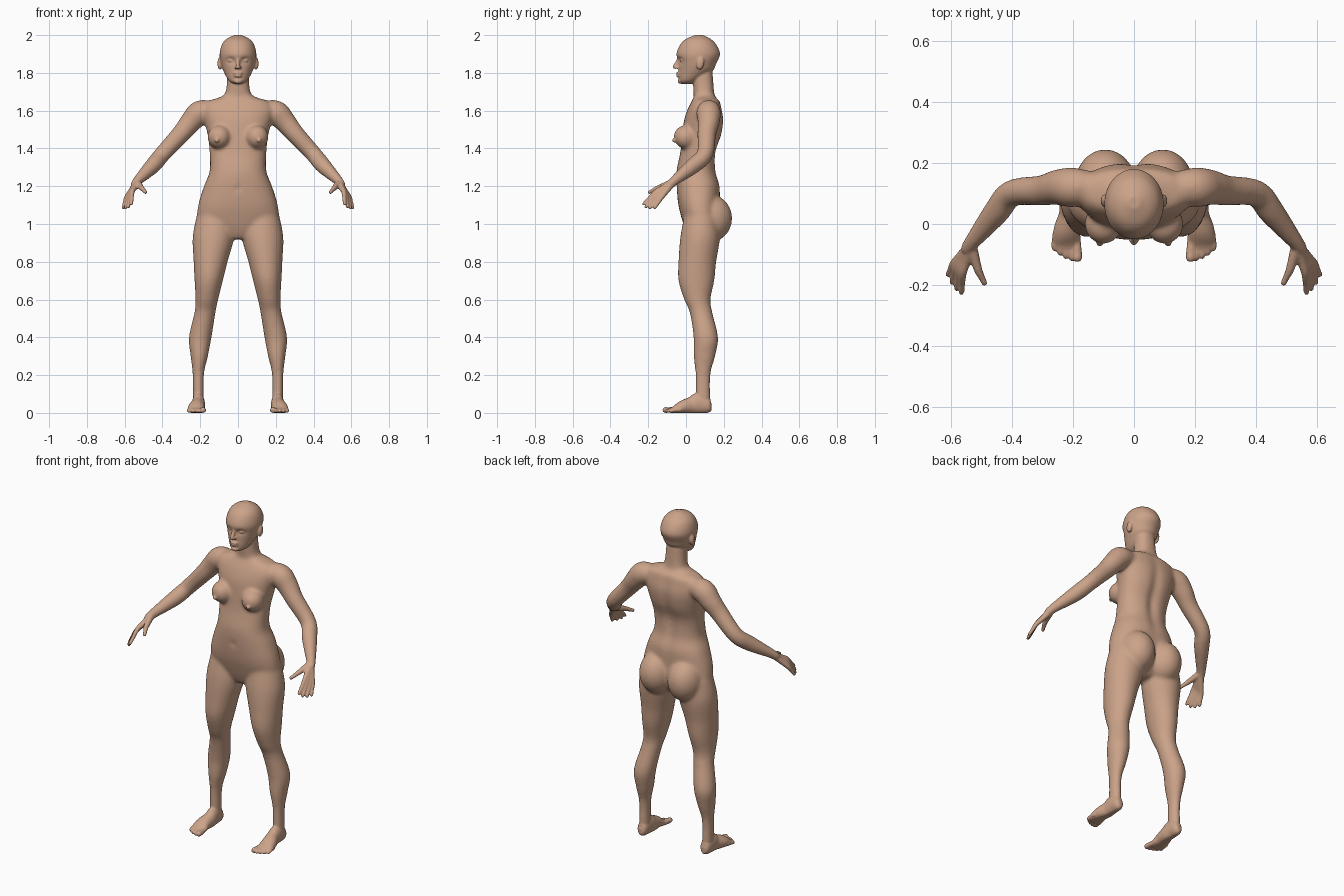
import bpy, bmesh, math
from mathutils import Vector, Matrix

if "Cube" in bpy.data.objects:
    bpy.data.objects.remove(bpy.data.objects["Cube"])

UP = Vector((0, 0, 1))
ACROSS = Vector((1, 0, 0))
BACKWARD = Vector((0, 1, 0))
SIDES = (1, -1)


def spline(points, steps):
    """Smooth curve through stations of any number of values."""
    ends = [points[0], *points, points[-1]]
    result = []
    for before, start, end, after in zip(ends, ends[1:], ends[2:], ends[3:]):
        for step in range(steps):
            t = step / steps
            result.append([
                q + t / 2 * (r - p + t * (2 * p - 5 * q + 4 * r - s + t * (3 * (q - r) + s - p)))
                for p, q, r, s in zip(before, start, end, after)])
    result.append(list(points[-1]))
    return result


def loft(bm, stations, side=1, level=False, power=2, segments=40, shape=None):
    """Stations are x, y, z, half width, half depth; level keeps rings horizontal."""
    rows = spline(stations, steps=6)
    rings = []
    for index, (x, y, z, width, depth) in enumerate(rows):
        u, v = ACROSS, BACKWARD
        if not level:
            following = rows[min(index + 1, len(rows) - 1)]
            previous = rows[max(index - 1, 0)]
            tangent = Vector(following[:3]) - Vector(previous[:3])
            u = tangent.cross(UP).normalized()
            v = u.cross(tangent).normalized()
        ring = []
        for segment in range(segments):
            angle = math.tau * segment / segments
            cosine, sine = math.cos(angle), math.sin(angle)
            point = Vector((x, y, z))
            point += u * width * math.copysign(abs(cosine) ** (2 / power), cosine)
            point += v * depth * math.copysign(abs(sine) ** (2 / power), sine)
            if shape:
                shape(point)
            point.x *= side
            point.z = max(point.z, 0)
            ring.append(bm.verts.new(point))
        rings.append(ring)
    for low, high in zip(rings, rings[1:]):
        for segment in range(segments):
            other = (segment + 1) % segments
            bm.faces.new((low[segment], low[other], high[other], high[segment]))
    bm.faces.new(rings[0])
    bm.faces.new(rings[-1])


def upright(bm, rows, **options):
    """Loft horizontal rings from rows of z, half width, front y, back y, centre x."""
    stations = [(x, (front + back) / 2, z, half, (back - front) / 2)
                for z, half, front, back, *centre in rows
                for x in (centre or [0])]
    loft(bm, stations, level=True, **options)


def limb(bm, rows, **options):
    """Loft round rings along a path of x, y, z, radius."""
    loft(bm, [(*row, row[-1]) for row in rows], **options)


def ball(bm, centre, radii, side=1, tilt=0):
    x, y, z = centre
    matrix = Matrix.Translation((x * side, y, z))
    matrix @= Matrix.Rotation(tilt, 4, 'X') @ Matrix.Diagonal((*radii, 1))
    bmesh.ops.create_uvsphere(bm, u_segments=24, v_segments=16, radius=1, matrix=matrix)


def fuse(bm, name, voxel, rounds):
    """Merge overlapping parts into one smooth skin."""
    bmesh.ops.recalc_face_normals(bm, faces=bm.faces)
    mesh = bpy.data.meshes.new(name)
    bm.to_mesh(mesh)
    bm.free()
    obj = bpy.data.objects.new(name, mesh)
    bpy.context.collection.objects.link(obj)
    remesh = obj.modifiers.new("Fuse", 'REMESH')
    remesh.mode = 'VOXEL'
    remesh.voxel_size = voxel
    remesh.use_smooth_shade = True
    smooth = obj.modifiers.new("Smooth", 'SMOOTH')
    smooth.iterations = rounds
    return obj


def bump(value, centre, spread):
    return math.exp(-((value - centre) / spread) ** 2)


def spine_and_navel(point):
    if point.y > .08:
        point.y -= .016 * bump(point.x, 0, .03) * bump(point.z, 1.4, .2)
    else:
        point.y += .012 * bump(point.x, 0, .012) * bump(point.z, 1.19, .012)


def eye_sockets(point):
    if point.y < .04:
        point.y += .016 * bump(abs(point.x), .038, .02) * bump(point.z, 1.866, .014)
        point.y += .006 * bump(point.x, 0, .03) * bump(point.z, 1.77, .01)


# Torso and neck
core = bmesh.new()
upright(core, [
    (.92, .03, .02, .12), (.96, .13, 0, .16), (1.02, .21, -.02, .18), (1.1, .21, -.04, .18),
    (1.2, .18, -.05, .18), (1.28, .15, -.05, .16), (1.38, .15, -.03, .16), (1.47, .16, -.02, .19),
    (1.55, .18, -.01, .2), (1.61, .19, .01, .19), (1.65, .16, .03, .18), (1.67, .1, .04, .16),
    (1.7, .065, .04, .15), (1.82, .056, .03, .14),
], power=2.3, segments=96, shape=spine_and_navel)

for side in SIDES:
    # Leg down to the ankle
    upright(core, [
        (1.04, .1, -.01, .17, .12), (.93, .11, -.03, .18, .13), (.8, .09, -.04, .16, .145),
        (.7, .075, -.04, .15, .155), (.6, .06, -.01, .13, .165), (.53, .056, .02, .14, .175),
        (.4, .06, .04, .17, .2), (.3, .046, .04, .155, .205), (.2, .03, .05, .13, .21),
        (.04, .03, .05, .13, .21)], side=side)
    # Arm down to the wrist
    limb(core, [
        (.13, .12, 1.6, .05), (.2, .12, 1.59, .065), (.25, .12, 1.54, .058), (.3, .11, 1.48, .05),
        (.4, .1, 1.37, .044), (.45, .04, 1.31, .043), (.53, -.06, 1.23, .027),
        (.55, -.09, 1.2, .024)], side=side)
    # Breast and buttock
    ball(core, centre=(.1, 0, 1.46), radii=(.062, .066, .063), side=side, tilt=-.3)
    ball(core, centre=(.094, .13, 1.03), radii=(.1, .115, .125), side=side)

core_body = fuse(core, "core_body", voxel=.008, rounds=14)
bpy.context.view_layer.update()
detail = bmesh.new()
detail.from_object(core_body, bpy.context.evaluated_depsgraph_get())
bpy.data.meshes.remove(core_body.data)

# Head
upright(detail, [
    (1.74, .02, -.02, .02), (1.76, .05, -.04, .07), (1.81, .077, -.04, .14), (1.85, .09, -.04, .16),
    (1.9, .097, -.05, .18), (1.95, .085, -.03, .16), (1.98, .06, 0, .13), (2, .02, .05, .09),
], segments=120, shape=eye_sockets)

# Nose, lips and chin
limb(detail, [(0, -.036, 1.88, .009), (0, -.05, 1.85, .01), (0, -.058, 1.834, .012),
              (0, -.055, 1.822, .009)], segments=20)
for height, radii in ((1.798, (.026, .013, .006)), (1.784, (.022, .013, .007)),
                      (1.756, (.022, .015, .014))):
    ball(detail, centre=(0, -.04 if height > 1.76 else -.03, height), radii=radii)

# Landmarks of the hand
wrist = Vector((.534, -.07, 1.22))
index_knuckle, index_tip = Vector((.56, -.16, 1.17)), Vector((.565, -.23, 1.1))
little_knuckle, little_tip = Vector((.59, -.13, 1.14)), Vector((.61, -.17, 1.08))
thumb_knuckle, thumb_tip = Vector((.51, -.15, 1.19)), Vector((.486, -.2, 1.165))


def finger(bm, knuckle, tip, radius, side):
    """A finger with its part of the palm, from the wrist to the tip."""
    limb(bm, [
        (*wrist, .02),
        (*wrist.lerp(knuckle, .55), radius * 1.5),
        (*knuckle, radius * 1.25),
        (*knuckle.lerp(tip, .5), radius),
        (*knuckle.lerp(tip, .9), radius * .85),
        (*tip, radius * .4)], side=side, segments=20)


for side in SIDES:
    # Eye, nostril wing, ear and nipple
    ball(detail, centre=(.037, -.02, 1.865), radii=(.017, .012, .009), side=side)
    ball(detail, centre=(.011, -.048, 1.828), radii=(.008, .011, .007), side=side)
    ball(detail, centre=(.096, .076, 1.85), radii=(.013, .02, .034), side=side, tilt=-.2)
    ball(detail, centre=(.112, -.06, 1.443), radii=(.012, .014, .012), side=side)
    # Hand, with the middle fingers longer
    finger(detail, thumb_knuckle, thumb_tip, radius=.011, side=side)
    for number in range(4):
        share = number / 3
        knuckle = index_knuckle.lerp(little_knuckle, share)
        tip = index_tip.lerp(little_tip, share)
        tip += (tip - knuckle) * .15 * math.sin(math.pi * share)
        finger(detail, knuckle, tip, radius=.0105, side=side)
    # Foot
    loft(detail, [
        (.21, .136, .035, .012, .018), (.21, .12, .036, .028, .038), (.21, .07, .05, .033, .056),
        (.21, .03, .04, .036, .046), (.22, -.02, .03, .043, .035), (.22, -.06, .016, .046, .021),
        (.22, -.085, .012, .036, .012)], side=side)
    # Toes, with the first one thicker
    for number in range(5):
        share = number / 4
        radius = .01 if number else .015
        x = .185 + .075 * share
        y = -.12 + .035 * share ** 2
        limb(detail, [(x * .9 + .022, y + .06, .016, radius), (x, y + .025, .015, radius),
                      (x, y + .006, radius, radius), (x, y - .004, radius, radius / 2)],
             side=side, segments=20)

figure = fuse(detail, "body", voxel=.005, rounds=4)

# Skin
skin = bpy.data.materials.new("skin")
skin.use_nodes = True
tone = (.6, .365, .25, 1)
skin.diffuse_color = tone
shader = skin.node_tree.nodes["Principled BSDF"]
shader.inputs["Base Color"].default_value = tone
figure.data.materials.append(skin)
